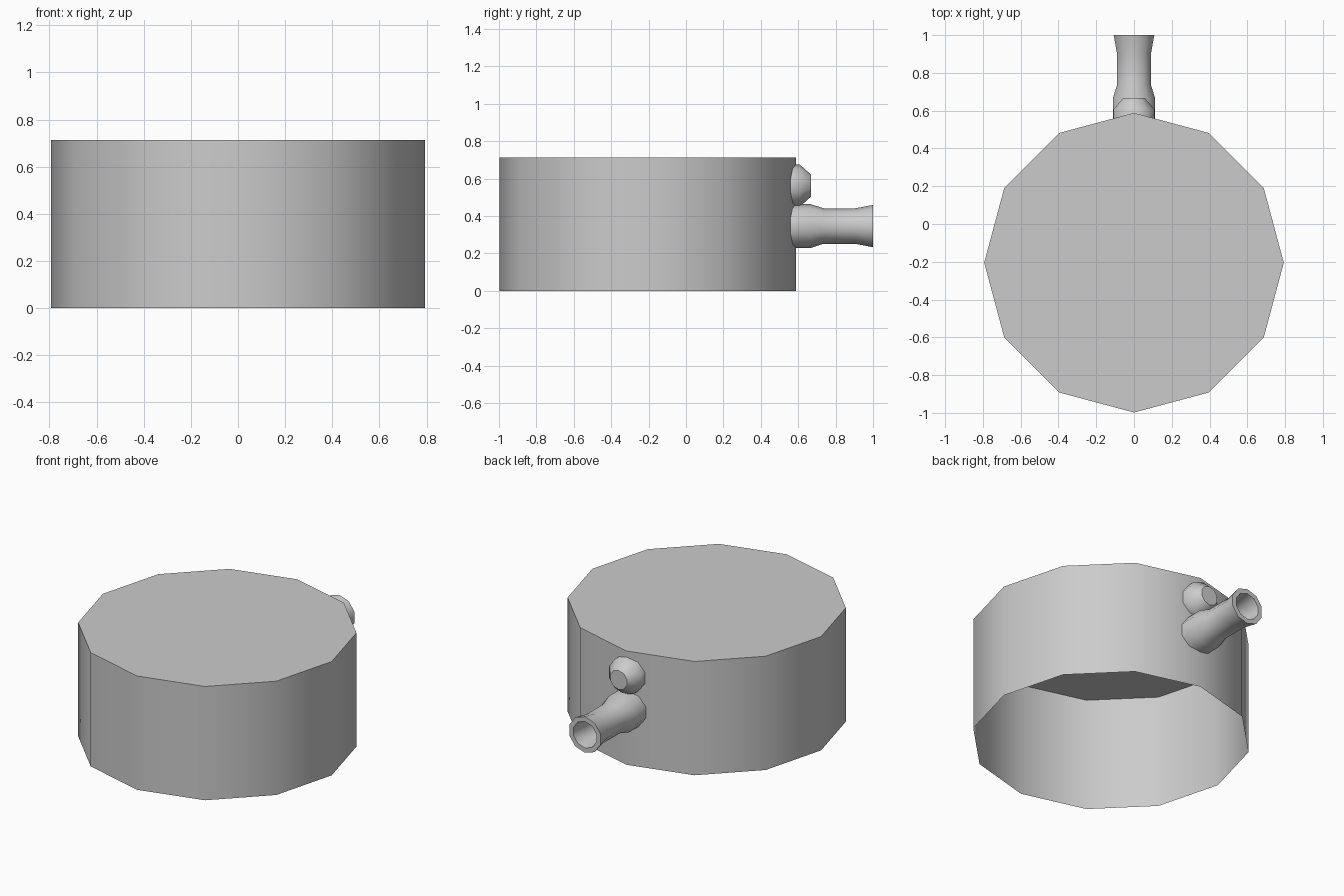
import bpy, bmesh, math

if "Cube" in bpy.data.objects:
    bpy.data.objects.remove(bpy.data.objects["Cube"])


def revolve(name, profile, sides, place, start=0.0, cap_end=False):
    """Turn (radius, distance) points into a ring-built part."""
    bm = bmesh.new()
    rings = []
    for r, d in profile:
        ring = []
        for i in range(sides):
            a = start + math.tau * i / sides
            ring.append(bm.verts.new(place(r * math.cos(a), r * math.sin(a), d)))
        rings.append(ring)
    for lower, upper in zip(rings, rings[1:]):
        for i in range(sides):
            j = (i + 1) % sides
            bm.faces.new((lower[i], lower[j], upper[j], upper[i]))
    if cap_end:
        bm.faces.new(rings[-1])
    mesh = bpy.data.meshes.new(name)
    bm.to_mesh(mesh)
    bm.free()
    obj = bpy.data.objects.new(name, mesh)
    bpy.context.collection.objects.link(obj)
    bpy.ops.object.select_all(action='DESELECT')
    obj.select_set(True)
    bpy.context.view_layer.objects.active = obj
    bpy.ops.object.shade_smooth_by_angle(angle=math.radians(42))
    return obj


def upright(cx, cy):
    return lambda u, v, d: (cx + u, cy + v, d)


def rearward(z):
    return lambda u, v, d: (-u, d, z + v)


# Twelve-sided drum, closed on top and open underneath
revolve("drum", [(0.793, 0.0), (0.793, 0.713)], 12, upright(0, -0.205), cap_end=True)

# Hollow spout at the back: collar, neck, flared lip, then the bore
spout = [(0.118, 0.545), (0.118, 0.665), (0.095, 0.735), (0.095, 0.905),
         (0.113, 1.0), (0.083, 1.0), (0.07, 0.905), (0.07, 0.70)]
revolve("spout", spout, 10, rearward(0.346), math.pi / 2, cap_end=True)

# Bevelled knob above the spout
knob = [(0.113, 0.545), (0.113, 0.608), (0.06, 0.667)]
revolve("knob", knob, 10, rearward(0.562), math.pi / 2, cap_end=True)
